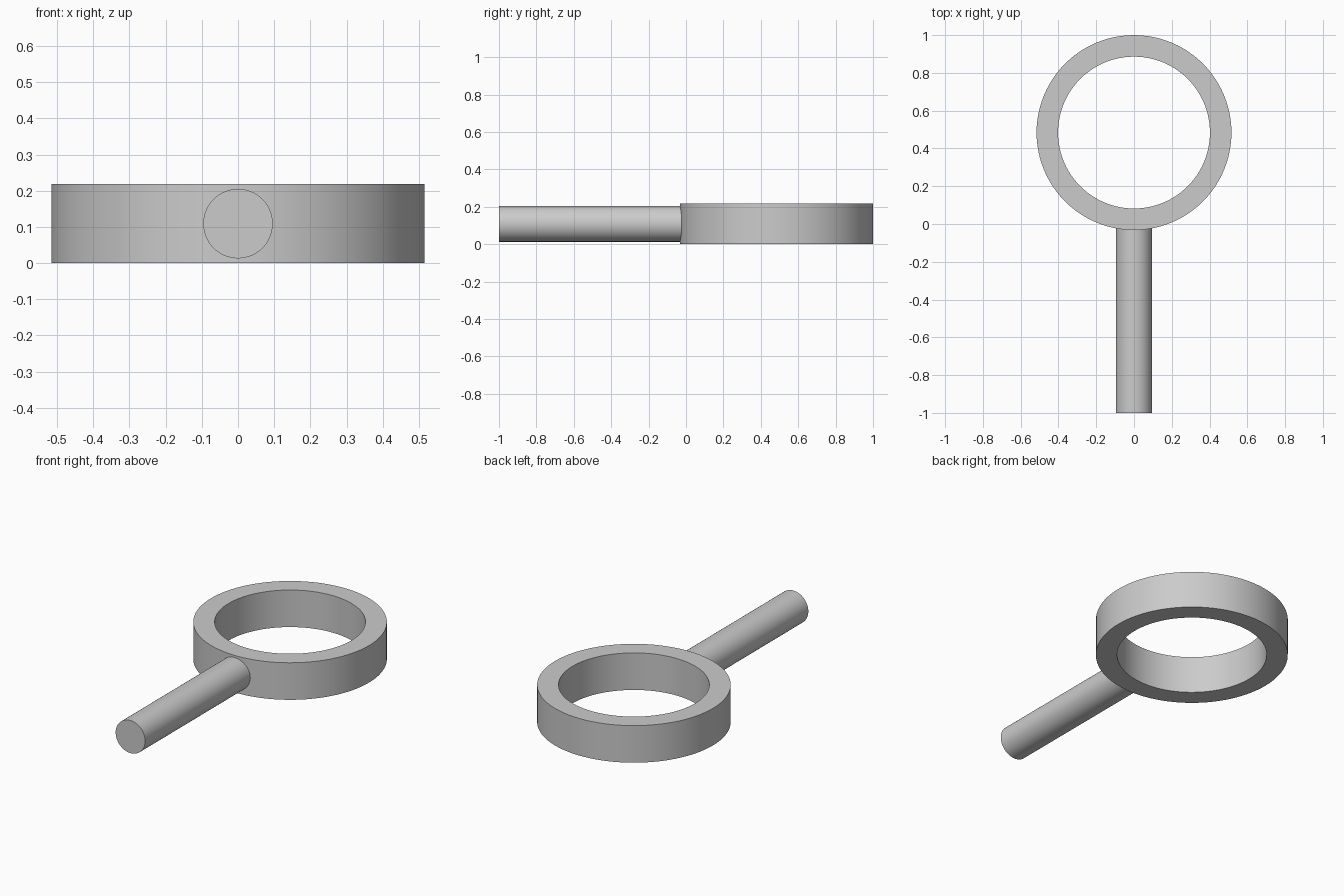
import bpy
import bmesh
import math
from mathutils import Matrix, Vector

cube = bpy.data.objects.get("Cube")
if cube:
    bpy.data.objects.remove(cube, do_unlink=True)

HEIGHT = 0.218
OUTER, INNER = 0.516, 0.402
RING_Y = 1 - OUTER
HANDLE_RADIUS = 0.096
HANDLE_BACK = 0.02   # buried inside the ring wall

grey = bpy.data.materials.new("plain grey")
grey.use_nodes = True
colour = (0.6, 0.6, 0.6, 1)
grey.diffuse_color = colour
grey.node_tree.nodes["Principled BSDF"].inputs["Base Color"].default_value = colour


def finish(name, bm):
    """Turn a bmesh into a shaded, coloured object."""
    bmesh.ops.recalc_face_normals(bm, faces=bm.faces)
    mesh = bpy.data.meshes.new(name)
    bm.to_mesh(mesh)
    bm.free()
    mesh.materials.append(grey)
    obj = bpy.data.objects.new(name, mesh)
    bpy.context.collection.objects.link(obj)
    bpy.ops.object.select_all(action='DESELECT')
    obj.select_set(True)
    bpy.context.view_layer.objects.active = obj
    bpy.ops.object.shade_smooth_by_angle(angle=math.radians(30))
    return obj


# Ring: a rectangular section spun about the vertical axis
bm = bmesh.new()
section = [bm.verts.new((x, RING_Y, z)) for x, z in
           ((INNER, 0), (OUTER, 0), (OUTER, HEIGHT), (INNER, HEIGHT))]
edges = [bm.edges.new((section[i], section[(i + 1) % 4])) for i in range(4)]
bmesh.ops.spin(bm, geom=section + edges, cent=(0, RING_Y, 0), axis=(0, 0, 1),
               angle=math.tau, steps=96, use_merge=True)
bmesh.ops.remove_doubles(bm, verts=bm.verts, dist=0.0001)
finish("ring", bm)

# Handle: a straight rod from the front end into the ring wall
bm = bmesh.new()
place = (Matrix.Translation(Vector((0, (HANDLE_BACK - 1) / 2, HEIGHT / 2)))
         @ Matrix.Rotation(math.pi / 2, 4, 'X'))
bmesh.ops.create_cone(bm, cap_ends=True, segments=64, radius1=HANDLE_RADIUS,
                      radius2=HANDLE_RADIUS, depth=HANDLE_BACK + 1, matrix=place)
finish("handle", bm)
